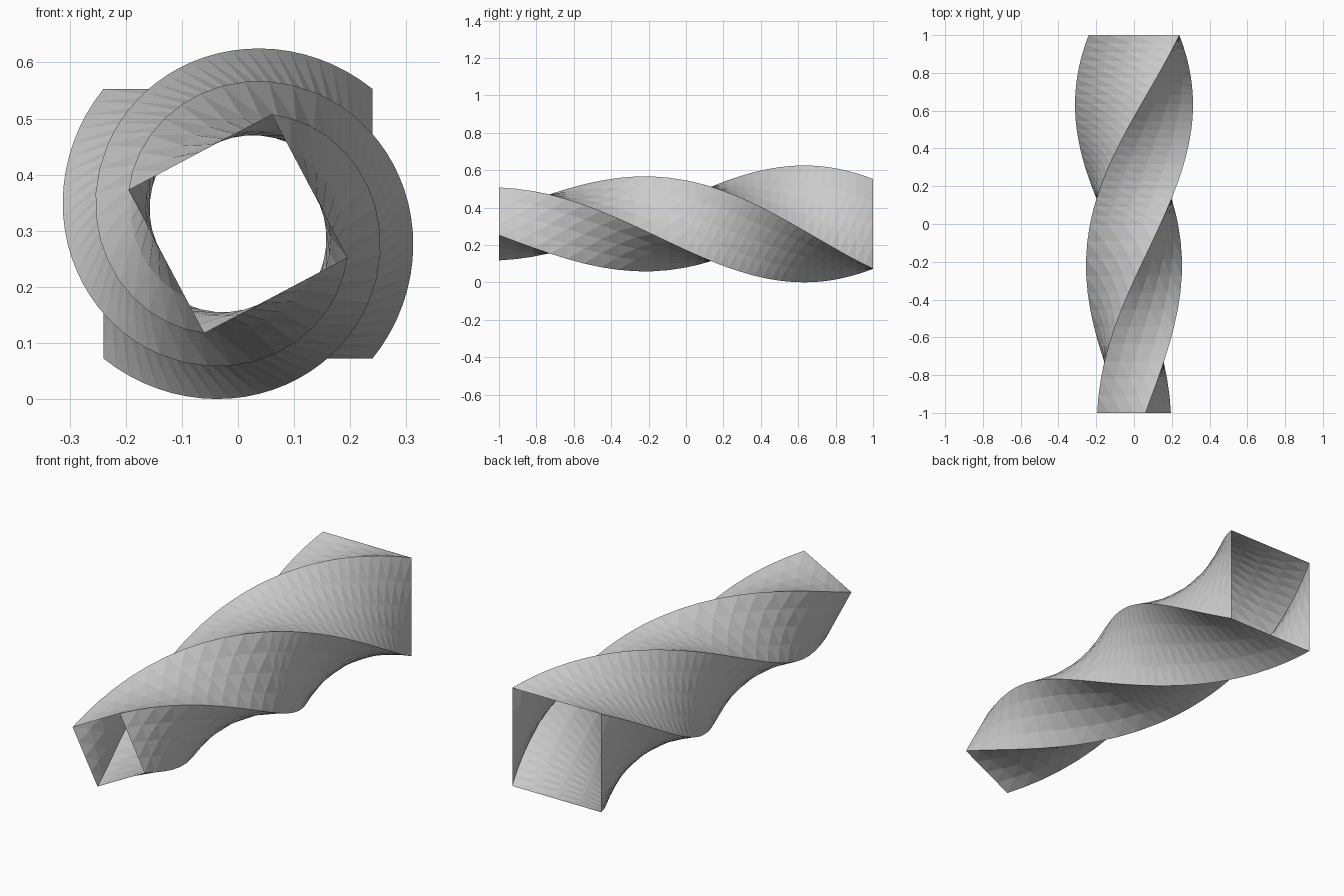
import bpy, bmesh
from math import radians, sin, cos

if "Cube" in bpy.data.objects:
    bpy.data.objects.remove(bpy.data.objects["Cube"])

CENTRE_Z = 0.3125
ACROSS = 4  # subdivisions of each side of the square
BIG, SMALL = 0.24, 0.1443  # half widths at back and front
TWIST = radians(207.9)


def square_points():
    corners = [(1, 1), (-1, 1), (-1, -1), (1, -1)]
    for i, a in enumerate(corners):
        b = corners[(i + 1) % 4]
        for k in range(ACROSS):
            t = k / ACROSS
            yield a[0] + (b[0] - a[0]) * t, a[1] + (b[1] - a[1]) * t


# section positions: coarse front half, finer back half
stations = [-1 + i / 11 for i in range(11)] + [i / 22 for i in range(23)]

# twisted, tapered square tube, open at both ends
bm = bmesh.new()
rings = []
for y in stations:
    t = (1 - y) / 2
    half = BIG + (SMALL - BIG) * t
    c, s = cos(TWIST * t), sin(TWIST * t)
    rings.append([bm.verts.new((half * (u * c - v * s), y,
                                CENTRE_Z + half * (u * s + v * c)))
                  for u, v in square_points()])

n = 4 * ACROSS
for lower, upper in zip(rings, rings[1:]):
    for i in range(n):
        j = (i + 1) % n
        bm.faces.new((lower[i], lower[j], upper[j], upper[i]))
bmesh.ops.recalc_face_normals(bm, faces=bm.faces)
bmesh.ops.triangulate(bm, faces=bm.faces)

mesh = bpy.data.meshes.new("twisted_tube")
bm.to_mesh(mesh)
bm.free()
bpy.context.collection.objects.link(bpy.data.objects.new("twisted_tube", mesh))
